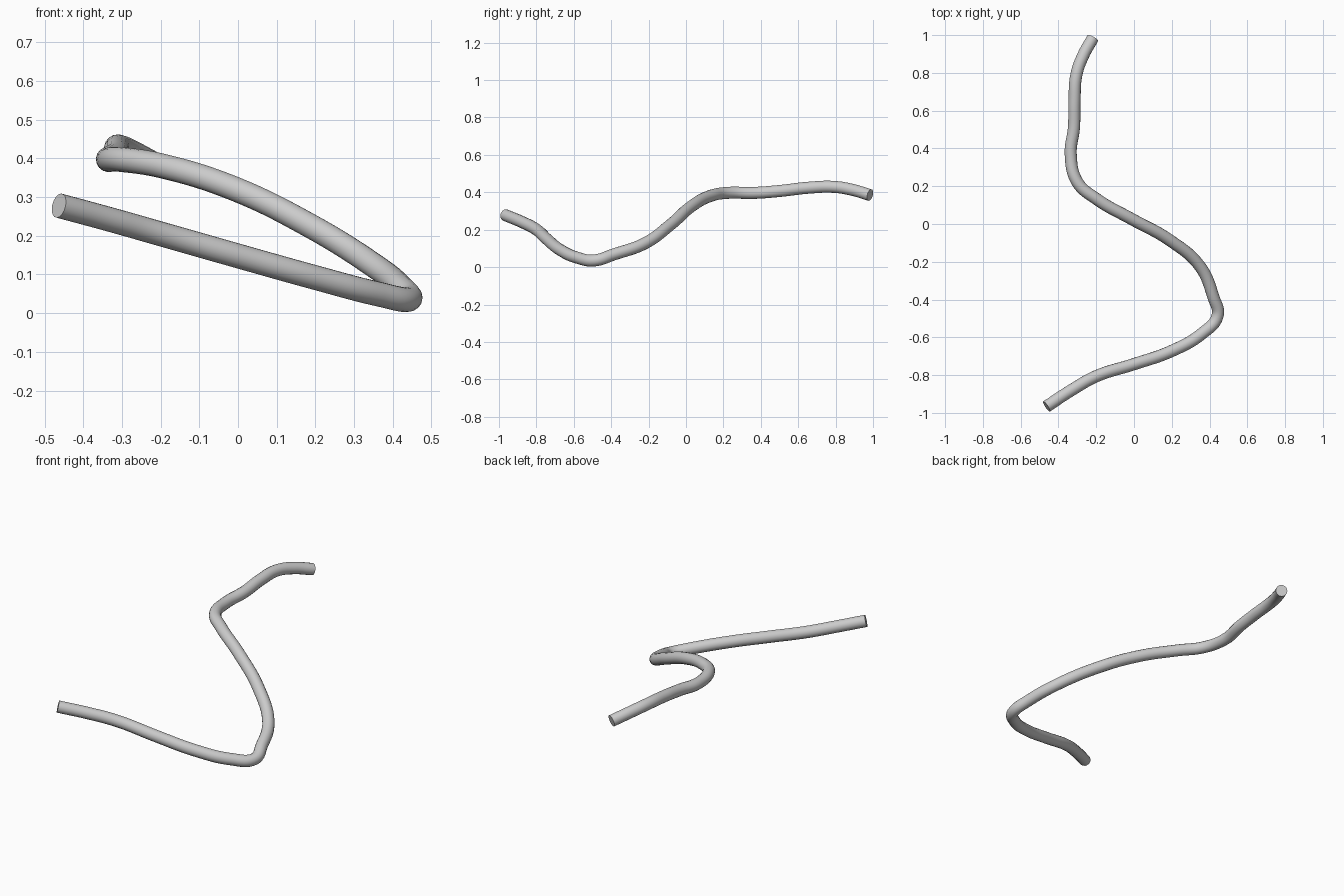
import bpy

if "Cube" in bpy.data.objects:
    bpy.data.objects.remove(bpy.data.objects["Cube"])

# Centre line of the bent tube
path = [
    (-0.463, -0.966, 0.278), (-0.33, -0.879, 0.242), (-0.20, -0.806, 0.205),
    (0.0, -0.742, 0.148), (0.20, -0.672, 0.092), (0.36, -0.58, 0.050),
    (0.442, -0.487, 0.036), (0.42, -0.386, 0.068), (0.352, -0.228, 0.123),
    (0.188, -0.085, 0.225), (-0.01, 0.025, 0.322), (-0.198, 0.132, 0.381),
    (-0.30, 0.222, 0.397), (-0.335, 0.37, 0.397), (-0.318, 0.51, 0.408),
    (-0.315, 0.65, 0.424), (-0.305, 0.79, 0.429), (-0.27, 0.89, 0.413),
    (-0.218, 0.984, 0.385),
]

# Round tube swept along the path, closed with flat caps
curve = bpy.data.curves.new("bent_tube", 'CURVE')
curve.dimensions = '3D'
curve.bevel_depth = 0.032
curve.bevel_resolution = 6
curve.resolution_u = 8
curve.use_fill_caps = True
spline = curve.splines.new('BEZIER')
spline.bezier_points.add(len(path) - 1)
for point, co in zip(spline.bezier_points, path):
    point.co = co
    point.handle_left_type = point.handle_right_type = 'AUTO'

tube = bpy.data.objects.new("bent_tube", curve)
bpy.context.collection.objects.link(tube)

# Mesh with smooth sides and crisp end rims
bpy.context.view_layer.objects.active = tube
tube.select_set(True)
bpy.ops.object.convert(target='MESH')
bpy.ops.object.shade_smooth_by_angle(angle=0.7)
